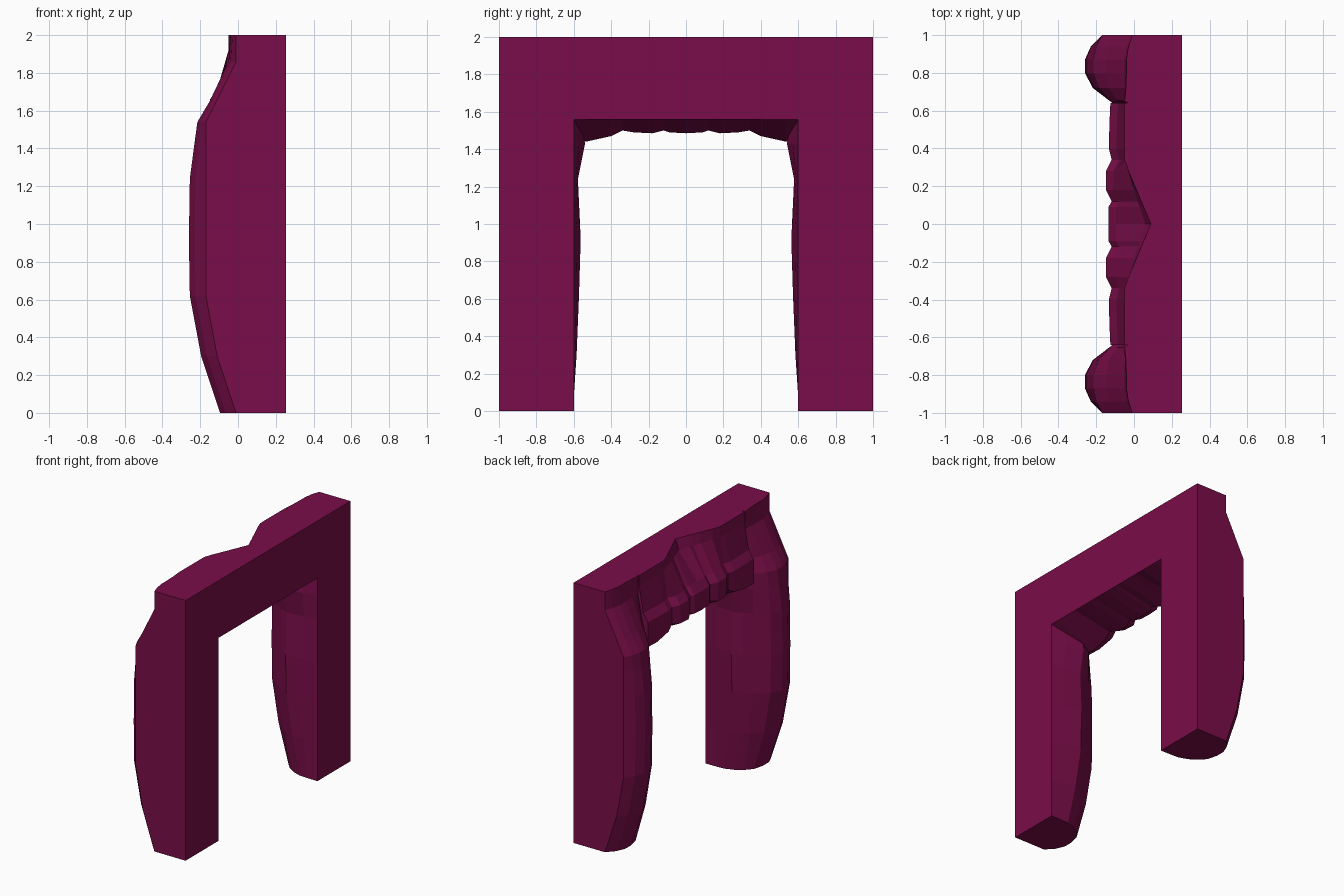
import bpy, bmesh

mat = bpy.data.materials.new("deep magenta")
mat.diffuse_color = (0.195, 0.0042, 0.067, 1)
BACK = 0.255


def loft(name, rings):
    """Flat-shaded solid through a list of equal-length point rings."""
    bm = bmesh.new()
    vr = [[bm.verts.new(p) for p in r] for r in rings]
    n = len(rings[0])
    for a, b in zip(vr, vr[1:]):
        for i in range(n):
            j = (i + 1) % n
            bm.faces.new((a[i], a[j], b[j], b[i]))
    bm.faces.new(vr[0])
    bm.faces.new(vr[-1])
    bmesh.ops.recalc_face_normals(bm, faces=bm.faces)
    me = bpy.data.meshes.new(name)
    bm.to_mesh(me)
    bm.free()
    me.materials.append(mat)
    ob = bpy.data.objects.new(name, me)
    bpy.context.collection.objects.link(ob)
    return ob


# Pillars: z, side x, front x, inner corner x, inner corner y, groove y, bulge y
LEVELS = [
    (0.00, -0.01, -0.095, -0.03, 0.67, 0.63, 0.605),
    (0.30, -0.11, -0.195, -0.08, 0.655, 0.62, 0.585),
    (0.62, -0.17, -0.255, -0.12, 0.645, 0.61, 0.572),
    (0.92, -0.17, -0.26, -0.12, 0.645, 0.605, 0.563),
    (1.24, -0.17, -0.255, -0.12, 0.645, 0.605, 0.578),
    (1.43, -0.17, -0.23, -0.12, 0.645, 0.57, 0.54),
    (1.54, -0.17, -0.215, -0.12, 0.645, 0.60, 0.56),
    (1.65, -0.115, -0.15, -0.09, 0.655, 0.61, 0.60),
    (1.86, -0.01, -0.05, -0.045, 0.65, 0.62, 0.60),
    (2.00, -0.01, -0.04, -0.05, 0.65, 0.62, 0.60),
]


def pillar_ring(level, sign):
    z, s, f, ix, iy, groove, bulge = level
    pts = [(BACK, 0.6), (BACK, 1), (s, 1), (s + 0.65 * (f - s), 0.94),
           (f, 0.87), (f, 0.80), (ix + 0.7 * (f - ix), 0.72), (ix, iy),
           (ix + 0.06, groove), (ix + 0.13, bulge), (0.15, (bulge + 0.6) / 2)]
    return [(x, sign * y, z) for x, y in pts]


for side, sign in (("left", 1), ("right", -1)):
    loft(side + "_pillar", [pillar_ring(l, sign) for l in LEVELS])

# Lintel: y, bottom z, front x, notch x, top x
STATIONS = [
    (0.00, 1.485, -0.135, 0.06, 0.09),
    (0.09, 1.49, -0.135, 0.03, 0.052),
    (0.12, 1.50, -0.118, 0.02, 0.039),
    (0.18, 1.485, -0.148, 0.00, 0.014),
    (0.28, 1.49, -0.148, -0.03, -0.029),
    (0.34, 1.50, -0.118, -0.05, -0.05),
    (0.40, 1.47, -0.133, -0.05, -0.05),
    (0.535, 1.44, -0.13, -0.05, -0.05),
    (0.64, 1.44, -0.125, -0.05, -0.05),
]


def lintel_ring(station, sign):
    y, zb, f, notch, top = station
    pts = [(BACK, 2), (BACK, 1.56), (f + 0.06, zb), (f, zb + 0.03),
           (f, 1.66), (f + 0.04, 1.72), (notch, 1.92), (top, 2)]
    return [(x, sign * y, z) for x, z in pts]


loft("lintel", [lintel_ring(s, -1) for s in STATIONS[:0:-1]]
     + [lintel_ring(s, 1) for s in STATIONS])
